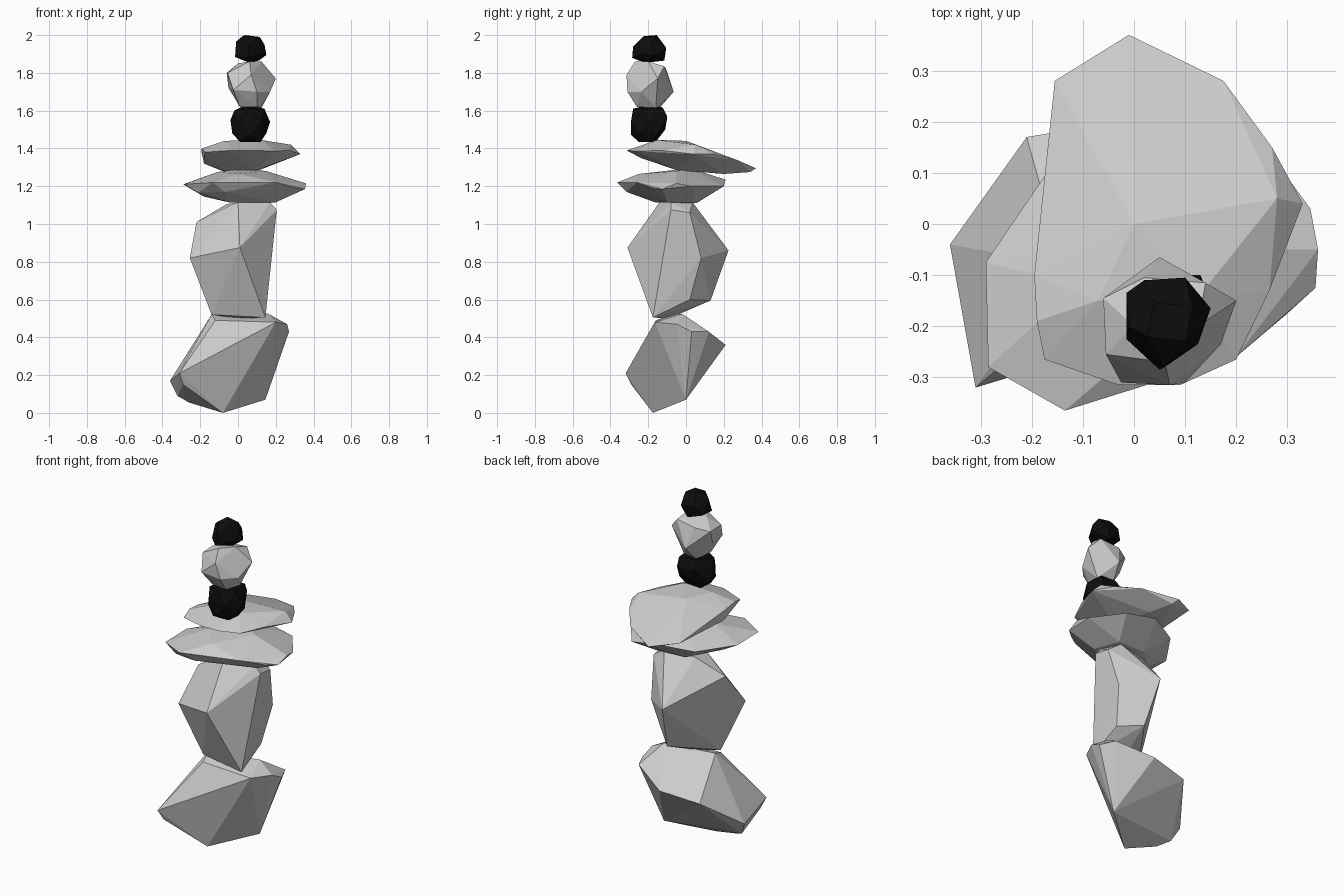
import bpy, bmesh

black = bpy.data.materials.new("black_stone")
black.diffuse_color = (0.004, 0.004, 0.004, 1)


def stone(name, corners, material=None):
    """Faceted stone: the convex hull of a few corner points."""
    bm = bmesh.new()
    for c in corners:
        bm.verts.new(c)
    bmesh.ops.convex_hull(bm, input=bm.verts[:])
    loose = [v for v in bm.verts if not v.link_faces]
    bmesh.ops.delete(bm, geom=loose, context='VERTS')
    bmesh.ops.recalc_face_normals(bm, faces=bm.faces[:])
    me = bpy.data.meshes.new(name)
    bm.to_mesh(me)
    bm.free()
    ob = bpy.data.objects.new(name, me)
    bpy.context.collection.objects.link(ob)
    if material:
        me.materials.append(material)
    return ob


# Leaning base boulder
stone("base_boulder", [
    (-.31, -.32, .21), (-.29, -.29, .15), (-.36, -.04, .17), (-.32, -.07, .09),
    (-.26, -.12, .055), (-.08, -.175, 0), (.145, 0, .07), (.27, .03, .43),
    (.26, -.05, .47), (.2, -.165, .48), (.23, .12, .43), (.16, -.02, .525),
    (-.14, -.08, .52), (-.12, -.16, .49), (.03, .21, .36), (-.21, .17, .33),
])

# Tall upright boulder
stone("tall_boulder", [
    (.01, -.31, .875), (.145, -.175, .505), (-.14, -.13, .52), (.0, -.09, .5),
    (-.255, -.2, .82), (-.22, -.06, 1.01), (0, -.14, 1.115), (.17, -.08, 1.115),
    (.205, -.08, 1.075), (.2, .02, 1.06), (.12, .035, 1.115), (-.06, 0, 1.105),
    (0, .225, .86), (.175, .08, .82), (.035, .13, .595), (.14, .02, .6),
])

# Lower flat slab
stone("lower_slab", [
    (-.285, -.28, 1.21), (-.29, -.075, 1.21), (-.135, -.365, 1.22),
    (-.21, -.29, 1.165), (-.07, -.315, 1.17), (.2, -.26, 1.22), (.3, -.175, 1.19),
    (.355, -.125, 1.185), (.36, -.05, 1.215), (.345, .03, 1.2), (.22, .2, 1.2),
    (.02, .21, 1.235), (-.15, .13, 1.21), (-.18, -.1, 1.145), (-.05, -.165, 1.115),
    (.2, -.1, 1.115), (.15, .055, 1.11), (-.03, .05, 1.115), (-.11, -.12, 1.275),
    (.03, .02, 1.295), (.15, -.05, 1.28), (0, -.25, 1.265),
])

# Upper tilted slab
stone("upper_slab", [
    (-.01, .37, 1.295), (.01, .34, 1.275), (-.155, .28, 1.32), (.175, .28, 1.335),
    (.27, .15, 1.37), (.33, .04, 1.37), (.28, .05, 1.42), (.265, -.13, 1.39),
    (.2, -.265, 1.385), (.09, -.315, 1.39), (-.03, -.315, 1.39),
    (-.175, -.265, 1.38), (-.19, -.19, 1.4), (-.195, -.1, 1.39), (-.07, -.15, 1.44),
    (.12, -.15, 1.445), (0, 0, 1.44), (.1, -.05, 1.285), (-.08, -.05, 1.285),
    (-.18, -.1, 1.32), (.06, .2, 1.265), (-.08, .17, 1.28), (0, -.24, 1.35),
])

# Lower black pebble
stone("lower_black_pebble", [
    (.01, -.25, 1.435), (.11, -.25, 1.435), (.12, -.17, 1.435), (.02, -.16, 1.435),
    (-.03, -.24, 1.49), (.06, -.29, 1.47), (.15, -.24, 1.48), (.15, -.15, 1.48),
    (.06, -.11, 1.5), (-.03, -.15, 1.48), (-.04, -.2, 1.55), (.01, -.29, 1.55),
    (.12, -.29, 1.54), (.17, -.2, 1.54), (.13, -.1, 1.56), (.01, -.1, 1.57),
    (-.02, -.24, 1.6), (.06, -.28, 1.61), (.14, -.23, 1.61), (.13, -.12, 1.61),
    (.02, -.13, 1.62), (.06, -.2, 1.63),
], black)

# Pale pebble
stone("pale_pebble", [
    (-.06, -.145, 1.8), (-.05, -.18, 1.72), (-.055, -.255, 1.8), (-.025, -.31, 1.71),
    (.07, -.315, 1.79), (.1, -.31, 1.7), (.17, -.235, 1.7), (.2, -.15, 1.77),
    (.14, -.115, 1.835), (.05, -.065, 1.7), (.02, -.105, 1.82), (.125, -.2, 1.86),
    (.06, -.27, 1.86), (0, -.2, 1.85), (.01, -.25, 1.62), (.1, -.26, 1.62),
    (.125, -.16, 1.615), (.03, -.14, 1.615),
])

# Top black pebble
stone("top_black_pebble", [
    (-.015, -.225, 1.885), (-.015, -.135, 1.89), (-.01, -.2, 1.965), (.02, -.11, 1.94),
    (.1, -.105, 1.93), (.07, -.115, 1.865), (.15, -.165, 1.895), (.14, -.18, 1.95),
    (.125, -.235, 1.9), (.05, -.285, 1.88), (.06, -.28, 1.94), (.025, -.22, 1.995),
    (.1, -.23, 1.99), (.115, -.16, 1.99), (.04, -.155, 2.0), (.06, -.2, 1.855),
    (.03, -.25, 1.865), (.11, -.2, 1.865),
], black)
